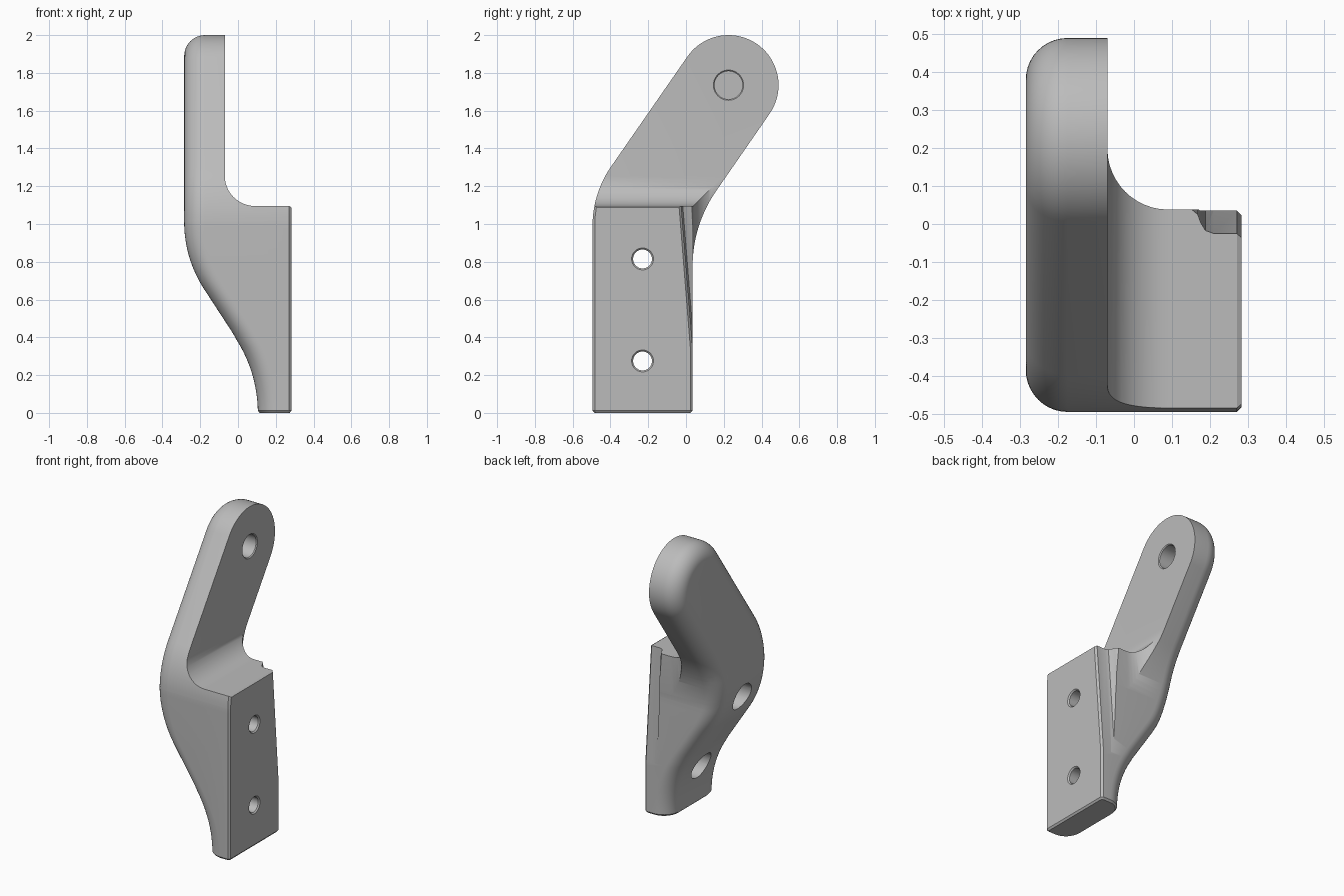
import bpy, bmesh, math
from math import sin, cos, radians
from mathutils import Vector

if "Cube" in bpy.data.objects:
    bpy.data.objects.remove(bpy.data.objects["Cube"], do_unlink=True)

grey = bpy.data.materials.new("plain_grey")
grey.use_nodes = True
grey.diffuse_color = (0.5, 0.5, 0.5, 1)
grey.node_tree.nodes["Principled BSDF"].inputs["Base Color"].default_value = (0.5, 0.5, 0.5, 1)

TILT = 34.6          # lean of the arm from vertical
BACK, PLATE = -0.285, 0.283
ROUND = 0.11         # radius of the outer rounded rim


def arc(cx, cy, r, a0, a1, n):
    angles = [radians(a0 + (a1 - a0) * i / n) for i in range(n + 1)]
    return [(cx + r * cos(a), cy + r * sin(a)) for a in angles]


def inset(points, d):
    """Move a closed counter-clockwise outline inwards, keeping its foot on the ground."""
    result = []
    for i, p in enumerate(points):
        p = Vector(p)
        e0 = (p - Vector(points[i - 1])).normalized()
        e1 = (Vector(points[(i + 1) % len(points)]) - p).normalized()
        n0, n1 = Vector((-e0.y, e0.x)), Vector((-e1.y, e1.x))
        q = p + (n0 + n1) * d / (1 + n0.dot(n1))
        result.append((q.x, 0 if i < 2 else q.y))
    return result


def skin(bm, rings):
    """Join rings of points into a closed solid."""
    loops = [[bm.verts.new(p) for p in ring] for ring in rings]
    for a, b in zip(loops, loops[1:]):
        for i in range(len(a)):
            j = (i + 1) % len(a)
            bm.faces.new((a[i], a[j], b[j], b[i]))
    bm.faces.new(loops[0])
    bm.faces.new(loops[-1])
    bmesh.ops.recalc_face_normals(bm, faces=bm.faces)


def finish(name, bm):
    bmesh.ops.recalc_face_normals(bm, faces=bm.faces)
    mesh = bpy.data.meshes.new(name)
    bm.to_mesh(mesh)
    bm.free()
    mesh.materials.append(grey)
    obj = bpy.data.objects.new(name, mesh)
    bpy.context.scene.collection.objects.link(obj)
    return obj


def cutter(name, rings):
    bm = bmesh.new()
    skin(bm, rings)
    obj = finish(name, bm)
    obj.hide_render = True
    return obj


def bore(name, y, z, profile, n=40):
    """Round cutter along x from (x, radius) pairs."""
    return cutter(name, [[(x, a, b) for a, b in arc(y, z, r, 0, 360, n)[:-1]]
                         for x, r in profile])


def sweep(z):
    """Shift of the outer face at height z: arc, straight slope, arc."""
    if z < 0.4:
        x = 0.105 - (0.72 - math.sqrt(0.72 ** 2 - z * z))
    elif z < 0.65:
        x = -0.013 - (z - 0.4) * 0.652
    elif z < 1.01:
        x = BACK + 0.65 - math.sqrt(0.65 ** 2 - (1.01 - z) ** 2)
    else:
        x = BACK
    return x - BACK


# Bracket body: side outline with a rounded outer rim
outline = [(-0.495, 0), (0.035, 0)]
outline += arc(0.735, 0.776, 0.7, 180, 180 - TILT, 14)
outline += arc(0.225, 1.735, 0.265, -TILT, 180 - TILT, 40)
outline += arc(0.055, 0.99, 0.55, 180 - TILT, 180, 14)
steps = [(PLATE, 0.012), (PLATE - 0.012, 0)]
steps += [(BACK + ROUND * (1 - sin(a)), ROUND * (1 - cos(a)))
          for a in [radians(9 * i) for i in range(11)]]
bm = bmesh.new()
skin(bm, [[(x, y, z) for y, z in inset(outline, d)] for x, d in steps])

# Slice the body in height and sweep the outer face towards the foot
for z in [0.012] + [0.035 * i for i in range(1, 31)]:
    bmesh.ops.bisect_plane(bm, geom=bm.verts[:] + bm.edges[:] + bm.faces[:],
                           plane_co=(0, 0, z), plane_no=(0, 0, 1))
for v in bm.verts:
    if v.co.x < 0:
        v.co.x += sweep(v.co.z)
    if v.co.z < 0.001:   # small chamfer around the foot
        v.co.x = 0.19 + (v.co.x - 0.19) * 0.9
        v.co.y = -0.23 + (v.co.y + 0.23) * 0.96
body = finish("bracket_body", bm)

# Space above the mounting block, filleted into the arm
above = [(-0.07, 2.3)] + arc(0.09, 1.255, 0.16, 180, 270, 12)
above += [(PLATE - 0.012, 1.095), (0.3, 1.078), (0.5, 1.078), (0.5, 2.3)]
cutters = [cutter("space_above_block", [[(x, y, z) for x, z in above] for y in (-1, 1)])]

# Space behind the mounting block, filleted into the arm
behind = [(-0.07, 0.8)] + arc(0.09, 0.198, 0.16, 180, 270, 12) + [(0.5, 0.038), (0.5, 0.8)]
cutters.append(cutter("space_behind_block",
                      [[(x, y, z) for x, y in behind] for z in (0.5, 1.6)]))

# Tapering notch down the rear corner of the block
notch = [(0.145, 0.1), (0.15, 0.04), (0.168, 0.025), (0.176, 0.003), (0.188, -0.017),
         (0.21, -0.025), (PLATE - 0.012, -0.025), (0.3, -0.054), (0.3, 0.1)]
cutters.append(cutter("corner_notch",
                      [[(x, y + (1.095 - z) * 0.08, z) for x, y in notch] for z in (0.2, 1.3)]))

# Screw holes with wide recesses, and the blind hole in the arm
for label, z in (("lower", 0.275), ("upper", 0.815)):
    cutters.append(bore(label + "_screw_hole", -0.23, z,
                        [(0.295, 0.07), (0.275, 0.05), (0.16, 0.05), (0.16, 0.09), (-0.5, 0.09)]))
cutters.append(bore("arm_hole", 0.225, 1.735,
                    [(-0.06, 0.09), (-0.076, 0.074), (-0.2, 0.074)]))

# Cut everything out of the body
bpy.ops.object.select_all(action="DESELECT")
bpy.context.view_layer.objects.active = body
body.select_set(True)
for c in cutters:
    mod = body.modifiers.new(c.name, "BOOLEAN")
    mod.operation = "DIFFERENCE"
    mod.solver = "EXACT"
    mod.object = c
    bpy.ops.object.modifier_apply(modifier=mod.name)
    bpy.data.objects.remove(c, do_unlink=True)
bpy.ops.object.shade_smooth_by_angle(angle=radians(30))
